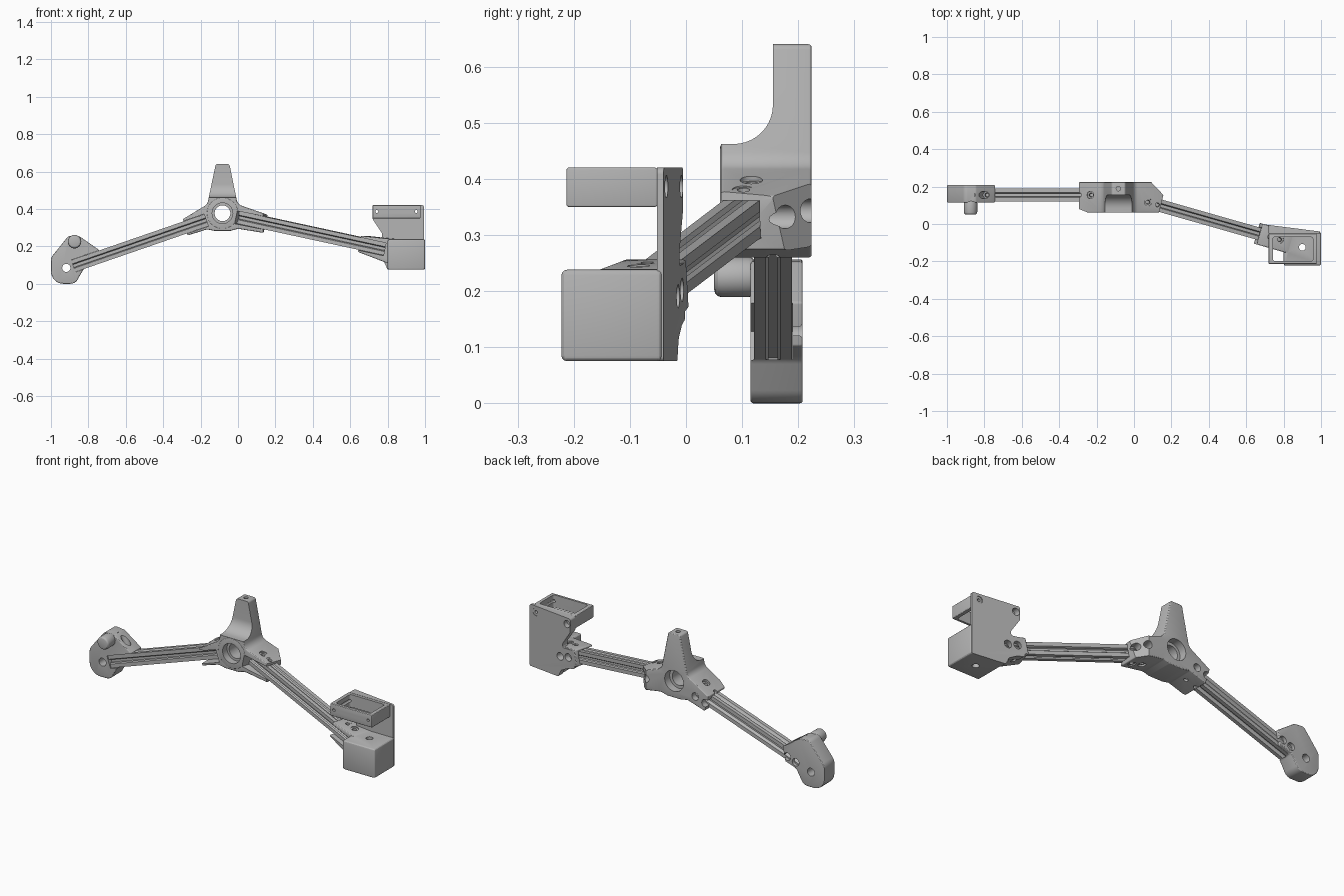
import bpy, bmesh
from math import radians, cos, sin, pi, tan
from mathutils import Vector, Matrix

if "Cube" in bpy.data.objects:
    bpy.data.objects.remove(bpy.data.objects["Cube"])

GREY = (0.46, 0.46, 0.46, 1)
grey = bpy.data.materials.new("plain grey")
grey.use_nodes = True
grey.diffuse_color = GREY
grey.node_tree.nodes["Principled BSDF"].inputs["Base Color"].default_value = GREY
I = Matrix.Identity(4)


def activate(ob):
    bpy.ops.object.select_all(action='DESELECT')
    ob.select_set(True)
    bpy.context.view_layer.objects.active = ob


def prism(name, pts, axis, lo, hi, m=I, bevel=0):
    """Extrude a 2D outline along one axis of the frame m."""
    place = {'x': lambda a, b, t: (t, a, b),
             'y': lambda a, b, t: (a, t, b),
             'z': lambda a, b, t: (a, b, t)}[axis]
    bm = bmesh.new()
    ends = [[bm.verts.new(m @ Vector(place(a, b, t))) for a, b in pts] for t in (lo, hi)]
    for ring in ends:
        bm.faces.new(ring)
    n = len(pts)
    for i in range(n):
        j = (i + 1) % n
        bm.faces.new((ends[0][i], ends[0][j], ends[1][j], ends[1][i]))
    bmesh.ops.recalc_face_normals(bm, faces=bm.faces)
    me = bpy.data.meshes.new(name)
    bm.to_mesh(me)
    bm.free()
    me.materials.append(grey)
    ob = bpy.data.objects.new(name, me)
    bpy.context.collection.objects.link(ob)
    if bevel:
        mod = ob.modifiers.new("bevel", 'BEVEL')
        mod.width, mod.segments, mod.angle_limit = bevel, 3, radians(50)
        activate(ob)
        bpy.ops.object.modifier_apply(modifier="bevel")
    return ob


def circle(a, b, r, n=28):
    return [(a + r * cos(2 * pi * i / n), b + r * sin(2 * pi * i / n)) for i in range(n)]


def rect(a0, a1, b0, b1):
    return [(a0, b0), (a1, b0), (a1, b1), (a0, b1)]


def rounded(corners, steps=7):
    """Round each (a, b, radius) corner of an outline."""
    out = []
    for i, (a, b, r) in enumerate(corners):
        p = Vector((a, b))
        d0 = (Vector(corners[i - 1][:2]) - p).normalized()
        d1 = (Vector(corners[(i + 1) % len(corners)][:2]) - p).normalized()
        half = d0.angle(d1) / 2
        c = p + (d0 + d1).normalized() * (r / sin(half))
        s = p + d0 * (r / tan(half)) - c
        e = p + d1 * (r / tan(half)) - c
        for k in range(steps + 1):
            q = c + (s.lerp(e, k / steps)).normalized() * r
            out.append((q.x, q.y))
    return out


def combine(ob, other, op='DIFFERENCE'):
    mod = ob.modifiers.new("bool", 'BOOLEAN')
    mod.operation, mod.solver, mod.object = op, 'EXACT', other
    activate(ob)
    bpy.ops.object.modifier_apply(modifier="bool")
    bpy.data.objects.remove(other)


def cut(ob, pts, axis, lo, hi, m=I):
    combine(ob, prism("cutter", pts, axis, lo, hi, m))


def frame(p0, p1):
    """Frame with x along the rail, y towards the back, z upwards."""
    u = (Vector(p1) - Vector(p0)).normalized()
    w = Vector((0, 0, 1)).cross(u).normalized()
    m = Matrix((u, w, u.cross(w))).transposed().to_4x4()
    m.translation = p0
    return m, (Vector(p1) - Vector(p0)).length


H = 0.0335  # half width of a rail


def rail(name, m, length):
    # T-slot section, one side turned four times
    side = [(H, -H), (H, -.013), (H - .008, -.008), (H - .008, -.017), (H - .018, -.008),
            (H - .018, .008), (H - .008, .017), (H - .008, .008), (H, .013)]
    pts = []
    for k in range(4):
        c, s = round(cos(k * pi / 2)), round(sin(k * pi / 2))
        pts += [(a * c - b * s, a * s + b * c) for a, b in side]
    return prism(name, pts, 'x', 0, length, m)


def seat_rail(ob, m, length, screws, inner_lo=0, inner_hi=0):
    """Channel open to the front, with screw holes above, below and behind."""
    g = H + .001
    cut(ob, rect(-inner_lo, length + inner_hi, -g, g), 'y', -.15, g, m)
    for u in screws:
        cut(ob, circle(u, 0, .011), 'z', -.12, .12, m)
        for lo, hi in ((.05, .14), (-.14, -.05)):
            cut(ob, circle(u, 0, .02), 'z', lo, hi, m)
        cut(ob, circle(u, 0, .021), 'y', 0, .16, m)


m1, len1 = frame((-.88, .155, .095), (-.17, .155, .34))
m2, len2 = frame((.01, .135, .355), (.80, -.09, .184))
rail("right_rail", m1, len1)
rail("left_rail", m2, len2)

# Central hub with tower and two arms
hub = prism("centre_hub", rounded([
    (-.119, .64, .012), (-.046, .64, .012), (-.002, .425, .04), (.158, .369, .006),
    (.137, .272, .006), (0, .294, .04), (-.04, .283, .02), (-.125, .283, .02),
    (-.165, .291, .03), (-.27, .258, .006), (-.295, .345, .006), (-.164, .425, .04)]),
    'y', .062, .224, bevel=.008)
boss = prism("boss", circle(-.083, .377, .085, 40), 'y', .0605, .2, bevel=.006)
combine(hub, boss, 'UNION')
sweep = [(.085 + .07 * sin(a), .532 - .07 * cos(a)) for a in [i * pi / 20 for i in range(11)]]
cut(hub, [(0, .462)] + sweep + [(.155, .7), (0, .7)], 'x', -.3, .2)
cut(hub, [(.085, .231), (.157, .155), (.128, .04), (.3, .04), (.3, .25), (.085, .25)], 'z', .2, .46)
cut(hub, [(-.32, .09), (-.23, .055), (-.32, .05)], 'z', .2, .46)
seat_rail(hub, m1, len1, (.64, .705))
seat_rail(hub, m2, len2, (.058, .112))
cut(hub, circle(-.083, .377, .042, 40), 'y', 0, .3)
cut(hub, circle(-.083, .377, .055, 40), 'y', 0, .1)
cut(hub, circle(-.083, .377, .058, 40), 'y', .18, .3)
cut(hub, circle(-.083, .189, .012), 'z', .6, .7)

# Pivot foot at the low end
foot = prism("pivot_foot", rounded([
    (-.905, .258, .03), (-.845, .252, .02), (-.742, .18, .006), (-.758, .102, .006),
    (-.825, .08, .03), (-.87, 0, .045), (-1, 0, .066), (-1, .14, .05)]),
    'y', .115, .208, bevel=.005)
seat_rail(foot, m1, len1, (.06, .115))
cut(foot, circle(-.918, .085, .022), 'y', 0, .3)
peg = prism("foot_peg", circle(-.874, .225, .036), 'y', .05, .125, bevel=.014)
combine(foot, peg, 'UNION')

# End bracket: tapered back plate, lower box and rail arm
bracket = prism("end_bracket", rounded([
    (.718, .42, .012), (.995, .42, .012), (.995, .075, .008), (.80, .075, .008),
    (.782, .115, .02), (.735, .14, .01), (.69, .15, .01), (.70, .25, .01),
    (.77, .245, .01), (.77, .27, .01), (.72, .345, .01)]), 'y', -.052, .01)
cut(bracket, [(.6, .01), (1.1, -.0535), (1.1, .1), (.6, .1)], 'z', 0, .6)
arm = prism("arm", [(.695, -.044), (.87, -.07), (.87, .062), (.695, .044)],
            'y', -.058, .057, m2, .005)
combine(bracket, arm, 'UNION')
box = prism("box", rect(.80, 1.0, .075, .238), 'y', -.222, -.042, bevel=.01)
combine(bracket, box, 'UNION')
seat_rail(bracket, m2, len2, (.75, .806))
cut(bracket, circle(.90, -.125, .018), 'z', 0, .34)
for x in (.742, .953):
    cut(bracket, circle(x, .386, .008), 'y', -.1, .1)
    cut(bracket, circle(x, .386, .02), 'y', -.038, .1)

# Open tray in front of the plate
tray = prism("upper_tray", rect(.72, .977, .35, .42), 'y', -.213, -.051, bevel=.004)
cut(tray, rounded([(.742, -.198, .012), (.957, -.198, .012), (.957, -.07, .012),
                   (.742, -.07, .012)]), 'z', .3, .5)
for x in (.742, .953):
    cut(tray, circle(x, .386, .008), 'y', -.3, 0)

# Smooth the rounded surfaces and keep crisp edges
for ob in (hub, foot, bracket, tray):
    activate(ob)
    bpy.ops.object.shade_smooth_by_angle(angle=radians(28))
